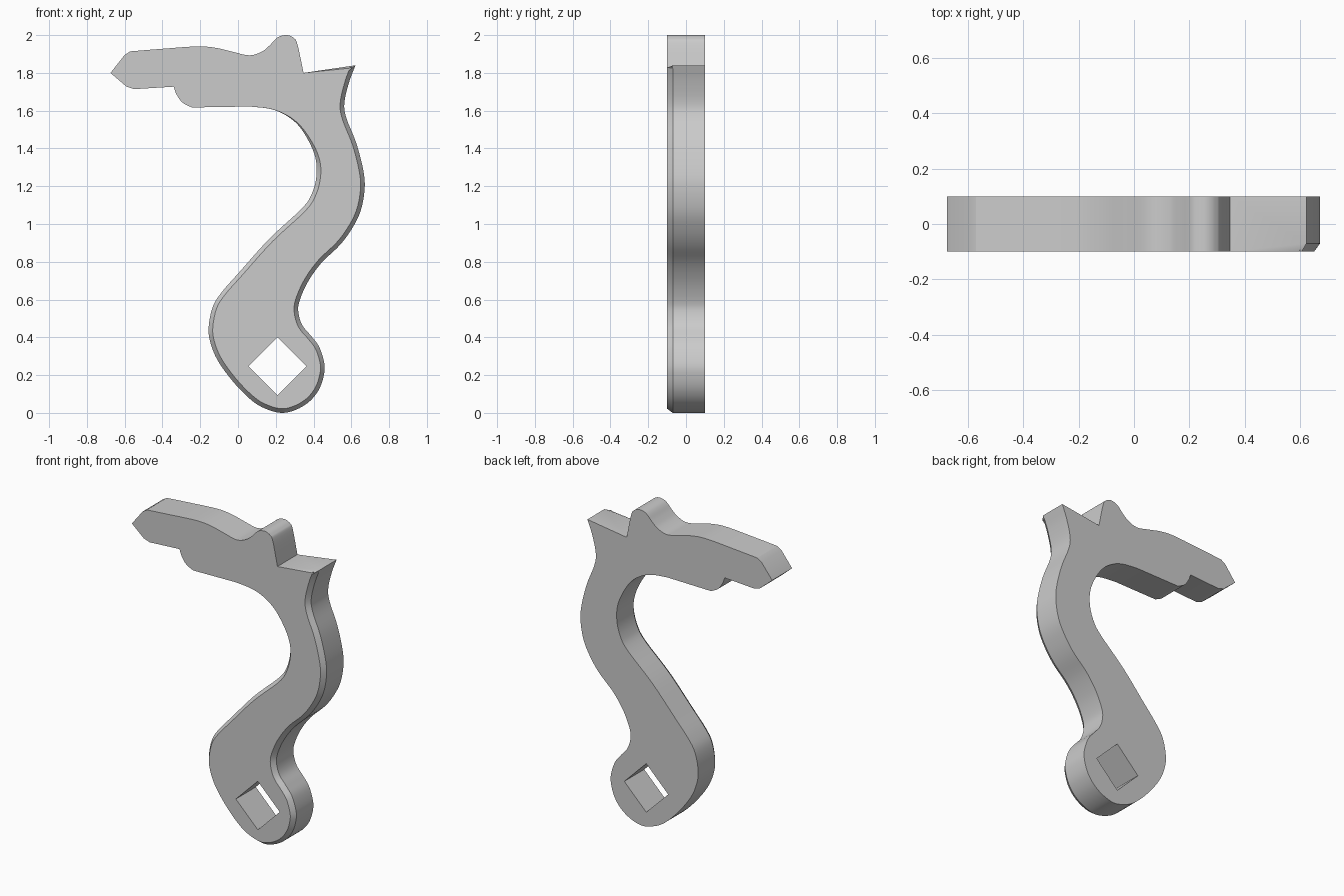
import bpy
import bmesh
from mathutils import Vector

HALF = 0.1        # half thickness of the plate
BEVEL_IN = 0.022  # how far the bevel moves inwards on the front face
BEVEL_DEEP = 0.03 # how far the bevel reaches back from the front face

cube = bpy.data.objects.get("Cube")
if cube:
    bpy.data.objects.remove(cube, do_unlink=True)


def smooth_run(points, steps=5):
    """Pass a smooth curve through (x, z) points; the last point is left to the next run."""
    pts = [Vector(p) for p in points]
    padded = [pts[0] * 2 - pts[1]] + pts + [pts[-1] * 2 - pts[-2]]
    result = []
    for a, b, c, d in zip(padded, padded[1:], padded[2:], padded[3:]):
        for i in range(steps):
            t = i / steps
            result.append(b + (c - a) * t / 2
                          + (a * 2 - b * 5 + c * 4 - d) * t ** 2 / 2
                          + (b * 3 - a - c * 3 + d) * t ** 3 / 2)
    return result


# Outline runs, clockwise from the nose; runs meet at sharp corners
nose = (-0.675, 1.80)
beak_top = (-0.60, 1.895)
notch = (0.347, 1.80)
spike = (0.622, 1.84)
throat_start = (0.415, 1.25)
jaw_end = (0.06, 1.622)
chin = (-0.245, 1.617)
jaw_step = (-0.341, 1.727)
beak_low = (-0.55, 1.714)

head_top = [(-0.57, 1.914), (-0.42, 1.926), (-0.22, 1.94), (-0.12, 1.933),
            (-0.03, 1.912), (0.06, 1.893), (0.125, 1.912), (0.167, 1.945),
            (0.20, 1.98), (0.225, 1.995), (0.262, 2.0), (0.295, 1.985),
            (0.315, 1.95), notch]
outer_side = [spike, (0.588, 1.75), (0.563, 1.64), (0.574, 1.56), (0.627, 1.426),
              (0.664, 1.28), (0.67, 1.18), (0.648, 1.066), (0.60, 0.97),
              (0.537, 0.886), (0.44, 0.792), (0.368, 0.69), (0.325, 0.59),
              (0.32, 0.53), (0.341, 0.463), (0.389, 0.405)]
foot = [(0.431, 0.347), (0.458, 0.257), (0.452, 0.188), (0.426, 0.119),
        (0.378, 0.06), (0.31, 0.018), (0.235, 0.0), (0.156, 0.018),
        (0.08, 0.06), (-0.013, 0.15), (-0.098, 0.262)]
inner_side = [(-0.14, 0.352), (-0.156, 0.442), (-0.135, 0.558), (-0.087, 0.638),
              (0.008, 0.746), (0.167, 0.923), (0.336, 1.08), (0.389, 1.156)]
throat = [throat_start, (0.41, 1.35), (0.37, 1.447), (0.315, 1.527),
          (0.246, 1.58), (0.167, 1.61), jaw_end]
chin_curve = [chin, (-0.294, 1.643), (-0.325, 1.685), jaw_step]


def plain(points):
    return [(Vector(p), 0.0) for p in points]


def bevelled(points):
    """Full bevel along the arm, fading out around the upper throat."""
    result = []
    for p in points:
        in_throat = p.x < 0.5 and p.y > 1.3
        weight = (1.62 - p.y) / (1.62 - 1.3) if in_throat else 1.0
        result.append((p, max(0.0, min(1.0, weight))))
    return result


outline = (plain([nose, beak_top]) + plain(smooth_run(head_top)) + plain([notch])
           + bevelled(smooth_run(outer_side + foot + inner_side + throat))
           + plain([jaw_end]) + plain(smooth_run(chin_curve))
           + plain([jaw_step, beak_low, (-0.59, 1.727)]))


def inward(index):
    """Unit direction into the plate at an outline point."""
    here = outline[index][0]
    before = (here - outline[index - 1][0]).normalized()
    after = (outline[(index + 1) % len(outline)][0] - here).normalized()
    along = (before + after).normalized()
    return Vector((along.y, -along.x))


bm = bmesh.new()


def ring(points):
    """Add a closed loop of (x, y, z) points and return its vertices and edges."""
    verts = [bm.verts.new(p) for p in points]
    edges = [bm.edges.new((verts[i - 1], verts[i])) for i in range(len(verts))]
    return verts, edges


def bridge(first, second):
    for i in range(len(first)):
        bm.faces.new((first[i - 1], first[i], second[i], second[i - 1]))


# Body walls: back rim, start of the bevel, front rim
back, back_edges = ring([(p.x, HALF, p.y) for p, w in outline])
middle, _ = ring([(p.x, BEVEL_DEEP * w - HALF, p.y) for p, w in outline])
front_points = [p + inward(i) * BEVEL_IN * w for i, (p, w) in enumerate(outline)]
front, front_edges = ring([(p.x, -HALF, p.y) for p in front_points])
bridge(back, middle)
bridge(middle, front)

# Diamond-shaped through hole in the foot
centre, reach = Vector((0.209, 0.247)), 0.154
corners = [centre + Vector(d) * reach for d in ((1, 0), (0, 1), (-1, 0), (0, -1))]
hole_back, hole_back_edges = ring([(c.x, HALF, c.y) for c in corners])
hole_front, hole_front_edges = ring([(c.x, -HALF, c.y) for c in corners])
bridge(hole_back, hole_front)

# Flat front and back faces around the hole
for edges, facing in ((back_edges + hole_back_edges, 1),
                      (front_edges + hole_front_edges, -1)):
    bmesh.ops.triangle_fill(bm, edges=edges, use_beauty=True,
                            use_dissolve=False, normal=(0, facing, 0))
bmesh.ops.remove_doubles(bm, verts=bm.verts[:], dist=0.0001)
bmesh.ops.recalc_face_normals(bm, faces=bm.faces[:])

mesh = bpy.data.meshes.new("lever_arm")
bm.to_mesh(mesh)
bm.free()
arm = bpy.data.objects.new("lever_arm", mesh)
bpy.context.collection.objects.link(arm)

# Plain grey metal
grey = bpy.data.materials.new("plain_grey")
grey.use_nodes = True
colour = (0.6, 0.6, 0.6, 1.0)
grey.diffuse_color = colour
grey.node_tree.nodes["Principled BSDF"].inputs["Base Color"].default_value = colour
mesh.materials.append(grey)

# Smooth curved walls, crisp rims
bpy.ops.object.select_all(action='DESELECT')
arm.select_set(True)
bpy.context.view_layer.objects.active = arm
bpy.ops.object.shade_smooth_by_angle(angle=0.4)
